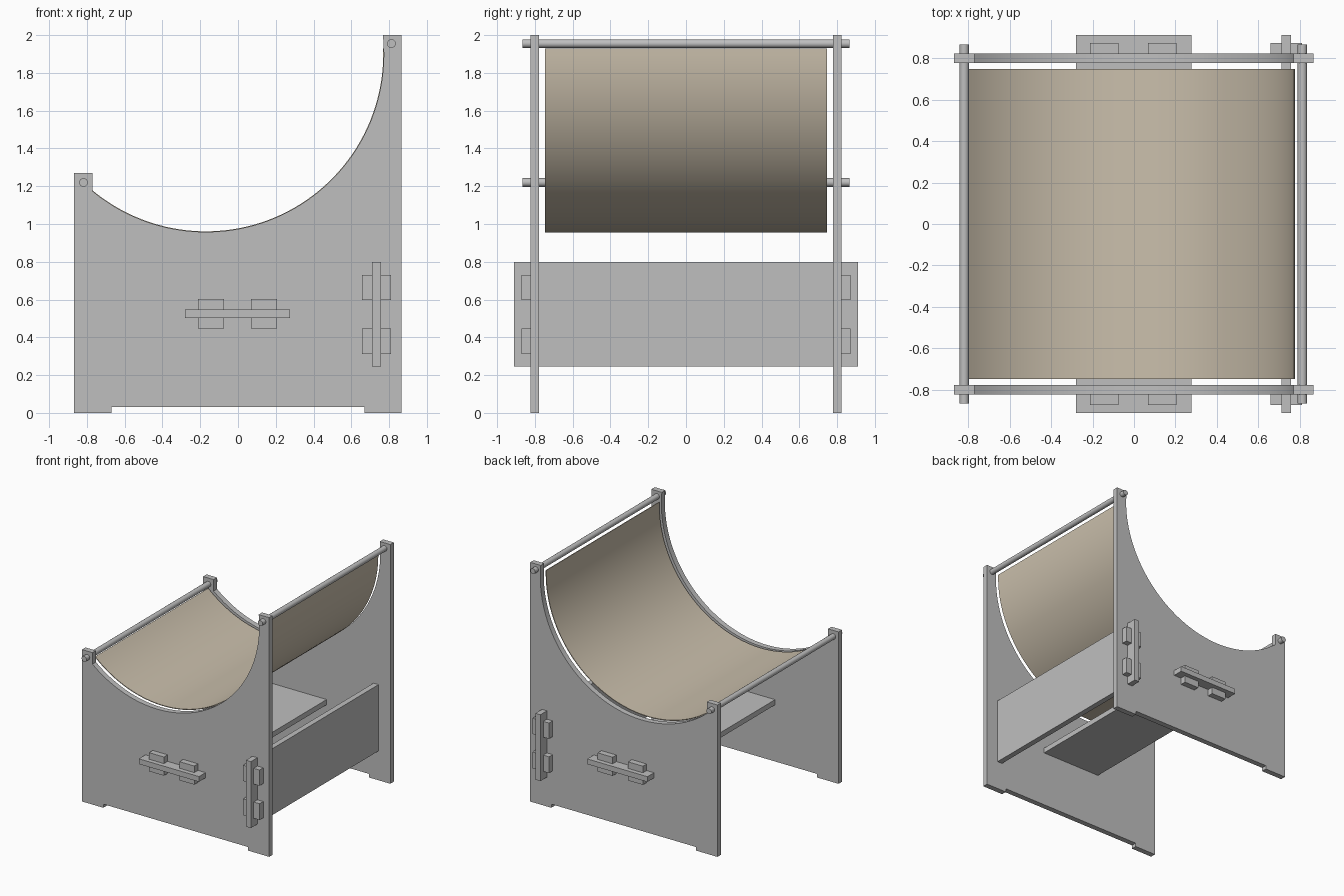
import bpy
import bmesh
from math import sin, cos, pi, asin, acos, radians
from mathutils import Vector, Matrix

cube = bpy.data.objects.get("Cube")
if cube:
    bpy.data.objects.remove(cube, do_unlink=True)


def material(name, colour):
    mat = bpy.data.materials.new(name)
    mat.use_nodes = True
    mat.diffuse_color = (*colour, 1)
    bsdf = next(n for n in mat.node_tree.nodes if n.type == "BSDF_PRINCIPLED")
    bsdf.inputs["Base Color"].default_value = (*colour, 1)
    return mat


GREY = material("painted grey", (0.52, 0.52, 0.52))
TAN = material("tan fabric", (0.59, 0.52, 0.41))


def finish(name, bm, mat, smooth=False):
    bmesh.ops.recalc_face_normals(bm, faces=bm.faces)
    mesh = bpy.data.meshes.new(name)
    bm.to_mesh(mesh)
    bm.free()
    mesh.materials.append(mat)
    obj = bpy.data.objects.new(name, mesh)
    bpy.context.collection.objects.link(obj)
    if smooth:
        bpy.ops.object.select_all(action="DESELECT")
        obj.select_set(True)
        bpy.context.view_layer.objects.active = obj
        bpy.ops.object.shade_smooth_by_angle(angle=radians(30))
    return obj


def box(name, x, y, z):
    bm = bmesh.new()
    bmesh.ops.create_cube(bm, size=1)
    for v in bm.verts:
        v.co = Vector([(r[0] + r[1]) / 2 + c * (r[1] - r[0])
                       for c, r in zip(v.co, (x, y, z))])
    return finish(name, bm, GREY)


def extruded(name, points, y0, y1, mat):
    """Extrude an outline in the xz plane from y0 to y1."""
    bm = bmesh.new()
    face = bm.faces.new([bm.verts.new((x, y0, z)) for x, z in points])
    new = bmesh.ops.extrude_face_region(bm, geom=[face])["geom"]
    verts = [g for g in new if isinstance(g, bmesh.types.BMVert)]
    bmesh.ops.translate(bm, verts=verts, vec=(0, y1 - y0, 0))
    return finish(name, bm, mat, smooth=True)


def rod(name, x, z):
    bm = bmesh.new()
    place = Matrix.Translation((x, 0, z)) @ Matrix.Rotation(pi / 2, 4, "X")
    bmesh.ops.create_cone(bm, cap_ends=True, segments=16, radius1=0.023,
                          radius2=0.023, depth=1.73, matrix=place)
    return finish(name, bm, GREY, smooth=True)


# Seat curve shared by the side panels and the sling
CX, CZ, R = -0.17, 1.9, 0.942


def arc(radius, start, end, steps=56):
    return [(CX + radius * cos(start + (end - start) * i / steps),
             CZ + radius * sin(start + (end - start) * i / steps))
            for i in range(steps + 1)]


# Side panels with feet, rod posts and the scooped top edge
left_end = -acos((-0.77 - CX) / R)
outline = [(-0.867, 0), (-0.67, 0), (-0.67, 0.03), (0.67, 0.03), (0.67, 0),
           (0.865, 0), (0.865, 2), (0.768, 2)]
outline += arc(R, 0, left_end)
outline += [(-0.77, 1.27), (-0.867, 1.27)]
for side, name in ((-1, "front_side_panel"), (1, "back_side_panel")):
    extruded(name, outline, side * 0.777, side * 0.823, GREY)

# Fabric sling hung between the rods
a0 = -acos((-0.8 - CX) / R)
a1 = asin(0.03 / R)
sling = arc(R + 0.003, a0, a1) + arc(R - 0.003, a1, a0)
extruded("fabric_sling", sling, -0.747, 0.747, TAN)

# Rods
rod("low_rod", -0.818, 1.22)
rod("high_rod", 0.812, 1.955)

# Cross boards passing through the side panels
box("shelf_board", (-0.28, 0.276), (-0.91, 0.91), (0.503, 0.547))
box("upright_brace_board", (0.71, 0.756), (-0.91, 0.91), (0.245, 0.80))

# Locking wedges outside each panel
for side, label in ((-1, "front"), (1, "back")):
    y = sorted((side * 0.823, side * 0.872))
    for i, x in enumerate(((-0.212, -0.075), (0.068, 0.206))):
        box(f"{label}_shelf_wedge_{i + 1}", x, y, (0.446, 0.602))
    for i, z in enumerate(((0.312, 0.448), (0.598, 0.73))):
        box(f"{label}_brace_wedge_{i + 1}", (0.657, 0.81), y, z)
